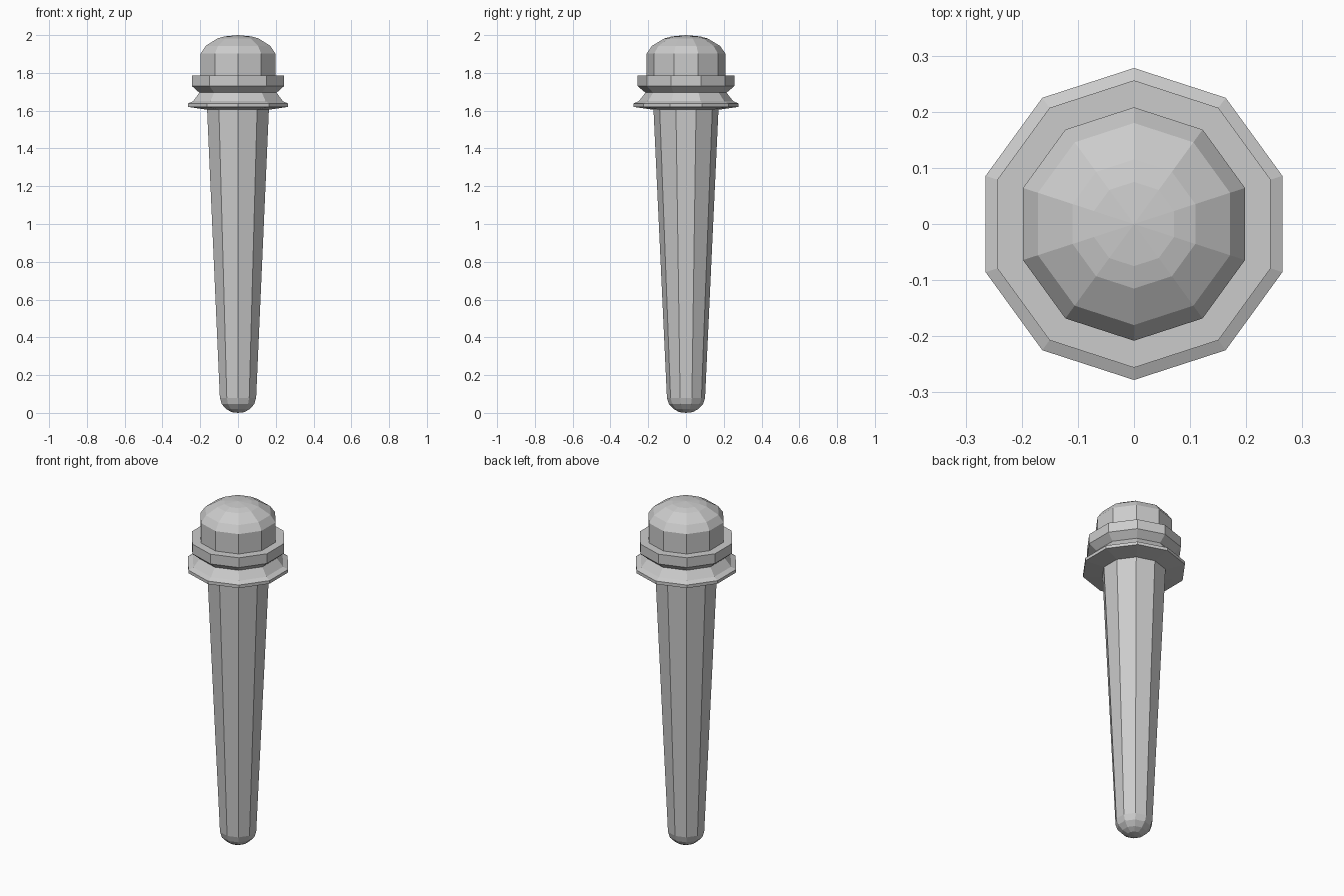
import bpy
import math

if "Cube" in bpy.data.objects:
    bpy.data.objects.remove(bpy.data.objects["Cube"])

SIDES = 10


def lathe(name, profile):
    """Revolve (radius, z) points, listed bottom to top, into a faceted ten-sided shell."""
    verts, rings, faces = [], [], []
    for r, z in profile:
        start = len(verts)
        if r == 0:
            verts.append((0, 0, z))
            rings.append([start] * SIDES)
        else:
            for i in range(SIDES):
                a = math.pi / 2 + 2 * math.pi * i / SIDES
                verts.append((r * math.cos(a), r * math.sin(a), z))
            rings.append(list(range(start, start + SIDES)))
    for low, high in zip(rings, rings[1:]):
        for i in range(SIDES):
            j = (i + 1) % SIDES
            quad = [low[i], low[j], high[j], high[i]]
            faces.append(list(dict.fromkeys(quad)))
    mesh = bpy.data.meshes.new(name)
    mesh.from_pydata(verts, [], faces)
    mesh.update()
    obj = bpy.data.objects.new(name, mesh)
    bpy.context.collection.objects.link(obj)
    return obj


# Tapered shaft with rounded tip
lathe("shaft", [(0, 0), (0.035, 0.004), (0.065, 0.02), (0.09, 0.046),
                (0.101, 0.08), (0.172, 1.605)])

# Flared lower flange, waist and upper ring
lathe("collar", [(0.172, 1.605), (0.278, 1.62), (0.278, 1.638),
                 (0.25, 1.65), (0.215, 1.695), (0.256, 1.73),
                 (0.256, 1.787), (0.208, 1.787)])

# Domed cap
lathe("cap", [(0.208, 1.787), (0.208, 1.903), (0.18, 1.943),
              (0.115, 1.982), (0.075, 1.993), (0, 2.0)])
